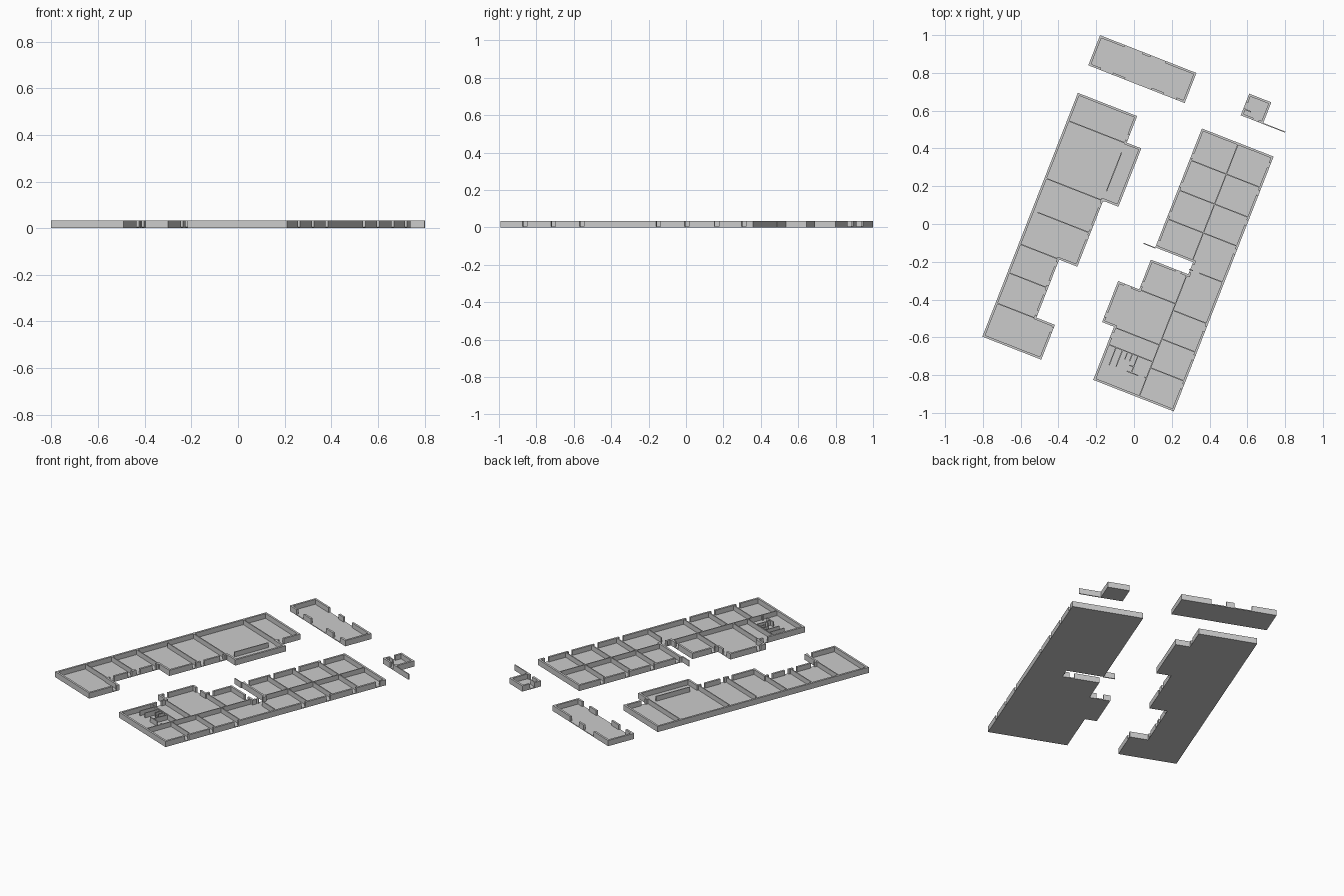
import bpy, bmesh, math
from mathutils import Matrix

if "Cube" in bpy.data.objects:
    bpy.data.objects.remove(bpy.data.objects["Cube"])

H, FLOOR, T, THIN = 0.034, 0.005, 0.012, 0.006
# the whole campus grid is laid out square, then turned
TURN = Matrix.Rotation(math.radians(-21.4), 4, 'Z')


def finish(bm, name):
    bmesh.ops.transform(bm, matrix=TURN, verts=bm.verts)
    bmesh.ops.recalc_face_normals(bm, faces=bm.faces)
    me = bpy.data.meshes.new(name)
    bm.to_mesh(me)
    bm.free()
    ob = bpy.data.objects.new(name, me)
    bpy.context.collection.objects.link(ob)


def box(bm, x0, x1, y0, y1, z0=FLOOR, z1=H):
    m = (Matrix.Translation(((x0 + x1) / 2, (y0 + y1) / 2, (z0 + z1) / 2))
         @ Matrix.Diagonal((abs(x1 - x0), abs(y1 - y0), z1 - z0, 1)))
    bmesh.ops.create_cube(bm, size=1, matrix=m)


def floor(name, pts):
    bm = bmesh.new()
    f = bm.faces.new([bm.verts.new((x, y, 0)) for x, y in pts])
    r = bmesh.ops.extrude_face_region(bm, geom=[f])
    vs = [v for v in r['geom'] if isinstance(v, bmesh.types.BMVert)]
    bmesh.ops.translate(bm, vec=(0, 0, FLOOR), verts=vs)
    finish(bm, name)


def outer_walls(name, pts, gaps):
    """pts run counter-clockwise; gaps are (p, q, width) points on the outline."""
    bm = bmesh.new()
    n = len(pts)

    def reflex(i):
        a, b, c = pts[i - 1], pts[i % n], pts[(i + 1) % n]
        return (b[0]-a[0])*(c[1]-b[1]) - (b[1]-a[1])*(c[0]-b[0]) < 0

    for i in range(n):
        a, b = pts[i], pts[(i + 1) % n]
        k = 0 if abs(b[0] - a[0]) > abs(b[1] - a[1]) else 1   # running axis
        o = 1 - k
        s = 1 if b[k] > a[k] else -1
        inward = s if k == 0 else -s
        start = a[k] - (s * T if reflex(i) else 0)
        end = b[k] + (s * T if reflex((i + 1) % n) else 0)
        lo, hi = min(start, end), max(start, end)
        cuts = sorted((g[k] - g[2] / 2, g[k] + g[2] / 2) for g in gaps
                      if abs(g[o] - a[o]) < 0.008 and lo < g[k] < hi)
        spans = []
        for c0, c1 in cuts:
            spans.append((lo, c0))
            lo = c1
        spans.append((lo, hi))
        side = sorted((a[o], a[o] + inward * T))
        for s0, s1 in spans:
            if s1 - s0 < 0.002:
                continue
            if k == 0:
                box(bm, s0, s1, *side)
            else:
                box(bm, *side, s0, s1)
    finish(bm, name)


def thin_walls(name, across=(), along=(), z0=FLOOR):
    """across: (q, p0, p1) walls; along: (p, q0, q1) walls."""
    bm = bmesh.new()
    h = THIN / 2
    for q, p0, p1 in across:
        box(bm, p0, p1, q - h, q + h, z0)
    for p, q0, q1 in along:
        box(bm, p - h, p + h, q0, q1, z0)
    finish(bm, name)


def rect(x0, x1, y0, y1):
    return [(x0, y0), (x1, y0), (x1, y1), (x0, y1)]


# north hall
hall = rect(-.532, .016, .694, .865)
floor("hall_floor", hall)
outer_walls("hall_walls", hall,
            [(-.34, .865, .10), (-.20, .865, .085), (-.43, .694, .07),
             (-.25, .694, .15), (-.07, .694, .07)])

# small hut with its screen wall
hut = rect(.316, .442, .742, .865)
floor("hut_floor", hut)
outer_walls("hut_walls", hut, [(.316, .80, .03), (.40, .742, .03)])
thin_walls("hut_partition", across=[(.779, .318, .36)])
thin_walls("hut_screen_wall", across=[(.745, .442, .568)], z0=0)

# west block
west = [(-.53, -.848), (-.195, -.848), (-.195, -.65), (-.30, -.65),
        (-.30, -.32), (-.197, -.32), (-.197, .055), (-.11, .055),
        (-.11, .387), (-.193, .387), (-.193, .538), (-.53, .538)]
floor("west_floor", west)
outer_walls("west_walls", west,
            [(-.193, .415, .03), (-.197, .025, .025), (-.197, -.10, .025),
             (-.197, -.157, .025), (-.30, -.35, .025), (-.30, -.455, .025),
             (-.30, -.51, .025), (-.30, -.625, .025), (-.195, -.68, .025),
             # open link to the side annex, screened by a thin wall
             (-.197, .21, .3), (-.13, .055, .0)])
thin_walls("west_partitions",
           across=[(.382, -.52, -.19), (.055, -.52, -.19), (-.129, -.498, -.205),
                   (-.319, -.52, -.295), (-.482, -.52, -.31), (-.655, -.52, -.295)],
           along=[(-.199, .108, .329)])

# east block
PR = .558
east = [(.10, -.847), (PR, -.847), (PR, .602), (.15, .602), (.15, -.074),
        (.365, -.074), (.365, -.143), (.152, -.143), (.152, -.312),
        (.032, -.312), (.032, -.545), (.10, -.545)]
floor("east_floor", east)
right_rows = [-.677, -.513, -.35, .09, .254, .424]
gaps = [(PR, q - .03, .026) for q in right_rows + [.58]]
gaps += [(.15, q, .026) for q in (.45, .285, .12, -.045)]
gaps += [(.365, -.108, .045), (.09, -.312, .04), (.31, -.143, .03),
         (.10, -.59, .03), (.152, -.28, .026), (.032, -.5, .026)]
outer_walls("east_walls", east, gaps)
thin_walls("east_partitions",
           across=[(q, .36, PR - .01) for q in right_rows]
           + [(q, .16, .36) for q in right_rows[3:]]
           + [(-.116, .36, .38), (-.116, .418, PR - .01), (-.313, .15, .36),
              (-.547, .10, .36), (-.643, .11, .36)],
           along=[(.359, -.838, -.143), (.359, -.074, .592)])
thin_walls("east_screen_wall", across=[(-.077, .084, .152)], z0=0)

# washroom stalls
thin_walls("washroom_stalls",
           across=[(-.705, .25, .275), (-.739, .248, .314), (-.735, .346, .36)],
           along=[(.15, -.745, -.643), (.187, -.737, -.643), (.216, -.685, -.643),
                  (.243, -.685, -.643), (.274, -.74, -.643)])
